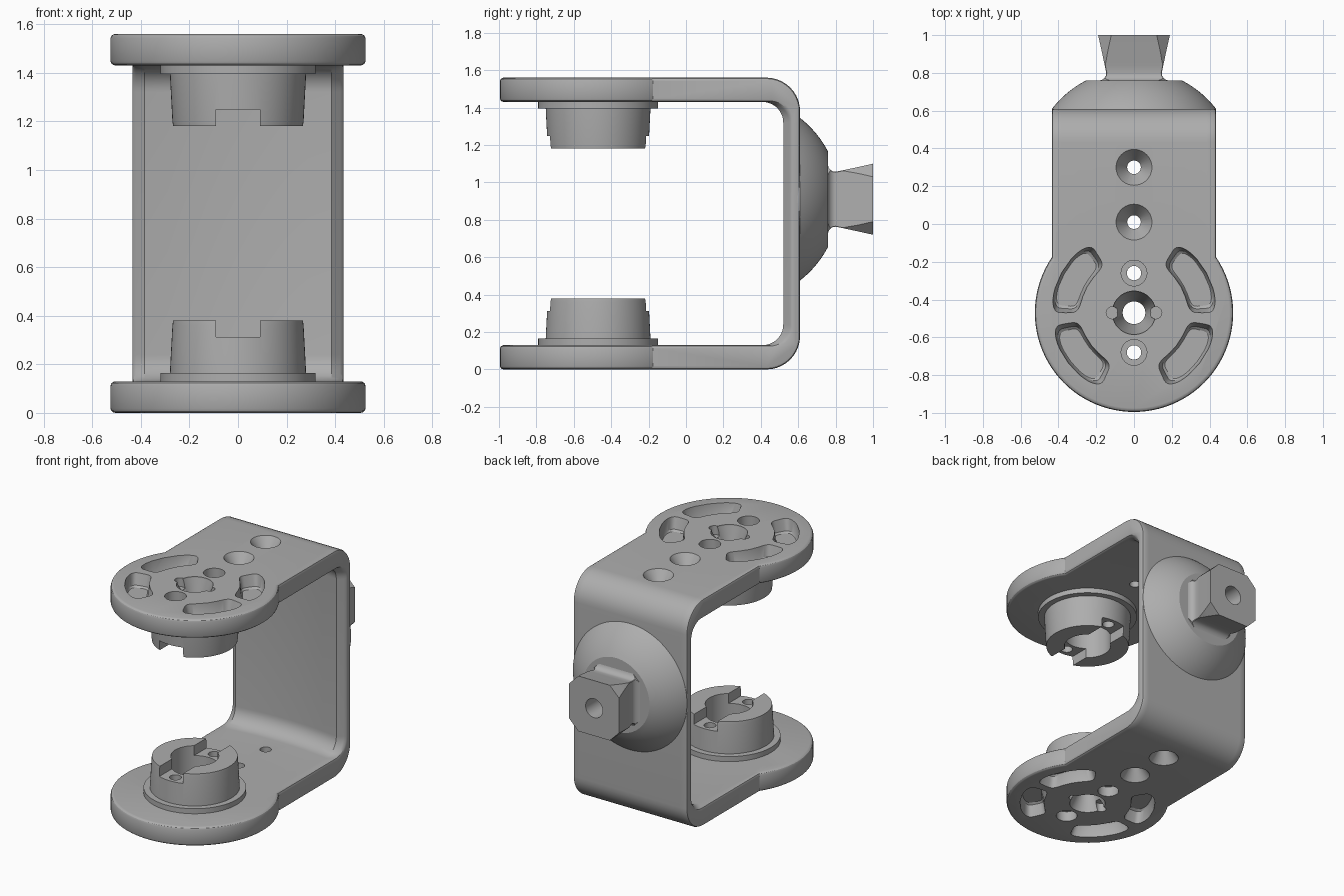
import bpy, bmesh
from math import sin, cos, pi, radians, copysign
from mathutils import Vector

if "Cube" in bpy.data.objects:
    bpy.data.objects.remove(bpy.data.objects["Cube"])

HEIGHT, PLATE, HUB_Y, MOUNT_Z = 1.56, 0.13, -0.47, 0.91

grey = bpy.data.materials.new("satin grey")
grey.use_nodes = True
grey.diffuse_color = (0.42, 0.42, 0.42, 1)
grey.node_tree.nodes["Principled BSDF"].inputs["Base Color"].default_value = (0.42, 0.42, 0.42, 1)


def loft(name, rings, closed=False):
    """Skin a list of equal-length point rings; cap the ends or join last to first."""
    bm = bmesh.new()
    loops = [[bm.verts.new(p) for p in ring] for ring in rings]
    n = len(loops[0])
    pairs = list(zip(loops, loops[1:])) + ([(loops[-1], loops[0])] if closed else [])
    for a, b in pairs:
        for i in range(n):
            j = (i + 1) % n
            bm.faces.new((a[i], a[j], b[j], b[i]))
    if not closed:
        bm.faces.new(loops[0])
        bm.faces.new(loops[-1])
    bmesh.ops.recalc_face_normals(bm, faces=bm.faces)
    mesh = bpy.data.meshes.new(name)
    bm.to_mesh(mesh)
    bm.free()
    mesh.materials.append(grey)
    obj = bpy.data.objects.new(name, mesh)
    bpy.context.collection.objects.link(obj)
    return obj


def circle(r, n):
    return [(r * cos(2 * pi * i / n), r * sin(2 * pi * i / n)) for i in range(n)]


def end_z(z, top):
    return HEIGHT - z if top else z


def lathe_z(name, profile, x, y, top, n=48, closed=False):
    """Revolve (radius, depth) about a vertical axis, from the bottom or top end."""
    return loft(name, [[(x + a, y + b, end_z(z, top)) for a, b in circle(r, n)]
                       for r, z in profile], closed)


def lathe_y(name, profile, n=96):
    """Revolve (radius, y) about the rear mount axis."""
    return loft(name, [[(a, y, MOUNT_Z + b) for a, b in circle(r, n)] for r, y in profile])


def boolean(target, tool, operation="DIFFERENCE"):
    mod = target.modifiers.new("bool", "BOOLEAN")
    mod.operation, mod.solver, mod.object = operation, "EXACT", tool
    bpy.context.view_layer.objects.active = target
    bpy.ops.object.modifier_apply(modifier=mod.name)
    bpy.data.objects.remove(tool)


def arc(cy, cz, r, start, stop, steps=10):
    return [(cy + r * cos(radians(start + (stop - start) * i / steps)),
             cz + r * sin(radians(start + (stop - start) * i / steps))) for i in range(steps + 1)]


def bracket_section(x, inset, wall):
    """U-shaped cross-section at x; wall is the y of the inner back face."""
    ro, ri, floor = 0.18, 0.11, PLATE - inset
    lower = [(-0.3, inset)] + arc(0.61 - ro, ro, ro - inset, -90, 0)
    inner = [(-0.3, floor)] + arc(wall - ri, floor + ri, ri, -90, 0)
    flip = lambda pts: [(y, HEIGHT - z) for y, z in reversed(pts)]
    outline = lower + flip(lower) + [p for p in reversed(flip(inner))] + inner[::-1]
    return [(x, y, z) for y, z in outline]


# Bracket body: slightly hollow inner wall with eased side edges
half = [(0.435, 0.015, 0.568), (0.431, 0.005, 0.56), (0.42, 0, 0.55)]
half += [(x, 0, 0.55 - 0.03 * (x / 0.385) ** 2) for x in (0.385, 0.29, 0.19, 0.1)]
stations = [(-x, e, w) for x, e, w in half] + [(0, 0, 0.55)] + half[::-1]
bracket = loft("bracket", [bracket_section(*s) for s in stations])


def slot_cutter(start, stop, top):
    """Rounded arc-shaped pocket, slightly tapered towards its floor."""
    rings = []
    for depth, k in ((-0.01, 1), (0, 1), (0.075, 0.88), (0.085, 0.8)):
        ring = []
        for i in range(48):
            u, v = [copysign(abs(t) ** 0.45, t) for t in (cos(2 * pi * i / 48), sin(2 * pi * i / 48))]
            r = 0.361 + 0.077 * k * u
            a = radians((start + stop) / 2 + (stop - start) / 2 * k * v)
            ring.append((r * cos(a), HUB_Y + r * sin(a), end_z(depth, top)))
        rings.append(ring)
    return loft("slot_cutter", rings)


# Round ends of both arms
rim = [(0.505, 0), (0.513, 0.002), (0.521, 0.008), (0.525, 0.018)]
rim += [(r, PLATE - z) for r, z in reversed(rim)]
for top in (False, True):
    boolean(bracket, lathe_z("disc", rim, 0, HUB_Y, top, 96), "UNION")

# Holes and pockets in both arms
countersink = [(0.095, -0.01), (0.095, 0), (0.036, 0.085), (0.036, 0.2)]
counterbore = [(0.068, -0.01), (0.068, 0.07), (0.038, 0.07), (0.038, 0.2)]
centre_bore = [(0.115, -0.01), (0.115, 0.01), (0.06, 0.115), (0.06, 0.2)]
ear = [(0.032, -0.01), (0.032, 0.06)]
holes = [(countersink, 0, 0.3), (countersink, 0, 0.01), (counterbore, 0, HUB_Y + 0.21),
         (counterbore, 0, HUB_Y - 0.21), (centre_bore, 0, HUB_Y),
         (ear, 0.115, HUB_Y), (ear, -0.115, HUB_Y)]
for top in (False, True):
    for profile, x, y in holes:
        boolean(bracket, lathe_z("hole_cutter", profile, x, y, top, 40), )
    for start, stop in ((0, 58), (122, 180), (-66, -9), (189, 246)):
        boolean(bracket, slot_cutter(start, stop, top))

# Flanged hubs with a cross slot and two screw holes
hub_profile = [(0.15, 0.125), (0.32, 0.125), (0.32, 0.165), (0.28, 0.165), (0.279, 0.19),
               (0.27, 0.36), (0.267, 0.38), (0.15, 0.38)]
hubs = []
for top in (False, True):
    hub = lathe_z("upper_hub" if top else "lower_hub", hub_profile, 0, HUB_Y, top, 96, True)
    slot = [[(x, HUB_Y + y, end_z(z, top)) for x, y in
             ((-0.09, -0.4), (0.09, -0.4), (0.09, 0.4), (-0.09, 0.4))] for z in (0.312, 0.45)]
    boolean(hub, loft("slot_cutter", slot))
    for dy in (-0.21, 0.21):
        boolean(hub, lathe_z("screw_cutter", [(0.038, 0.1), (0.038, 0.4)], 0, HUB_Y + dy, top, 32))
    hubs.append(hub)

# Domed boss on the back wall
centre, radius = 0.271, 0.551
dome_profile = [(0.435, 0.58)]
for i in range(11):
    y = 0.61 + 0.015 * i
    dome_profile.append(((radius ** 2 - (y - centre) ** 2) ** 0.5, y))
dome = lathe_y("rear_dome", dome_profile)

# Flared square mount head with clipped corners and a bore
head_rings = []
for y, w in ((0.74, 0.185), (0.76, 0.18), (0.764, 0.168), (0.772, 0.157), (0.785, 0.149),
             (0.8, 0.147), (0.84, 0.155), (0.92, 0.172), (1.0, 0.19)):
    c = min(w - 0.003, 0.31 - w)
    corners = [(w, -c), (w, c), (c, w), (-c, w), (-w, c), (-w, -c), (-c, -w), (c, -w)]
    head_rings.append([(x, y, MOUNT_Z + z) for x, z in corners])
head = loft("mount_head", head_rings)
boolean(head, lathe_y("bore_cutter", [(0.065, 0.8), (0.065, 1.1)], 40))

# Smooth the curved faces while keeping hard edges
for obj in [bracket, dome, head] + hubs:
    bpy.ops.object.select_all(action="DESELECT")
    obj.select_set(True)
    bpy.context.view_layer.objects.active = obj
    bpy.ops.object.shade_smooth_by_angle(angle=radians(28))
